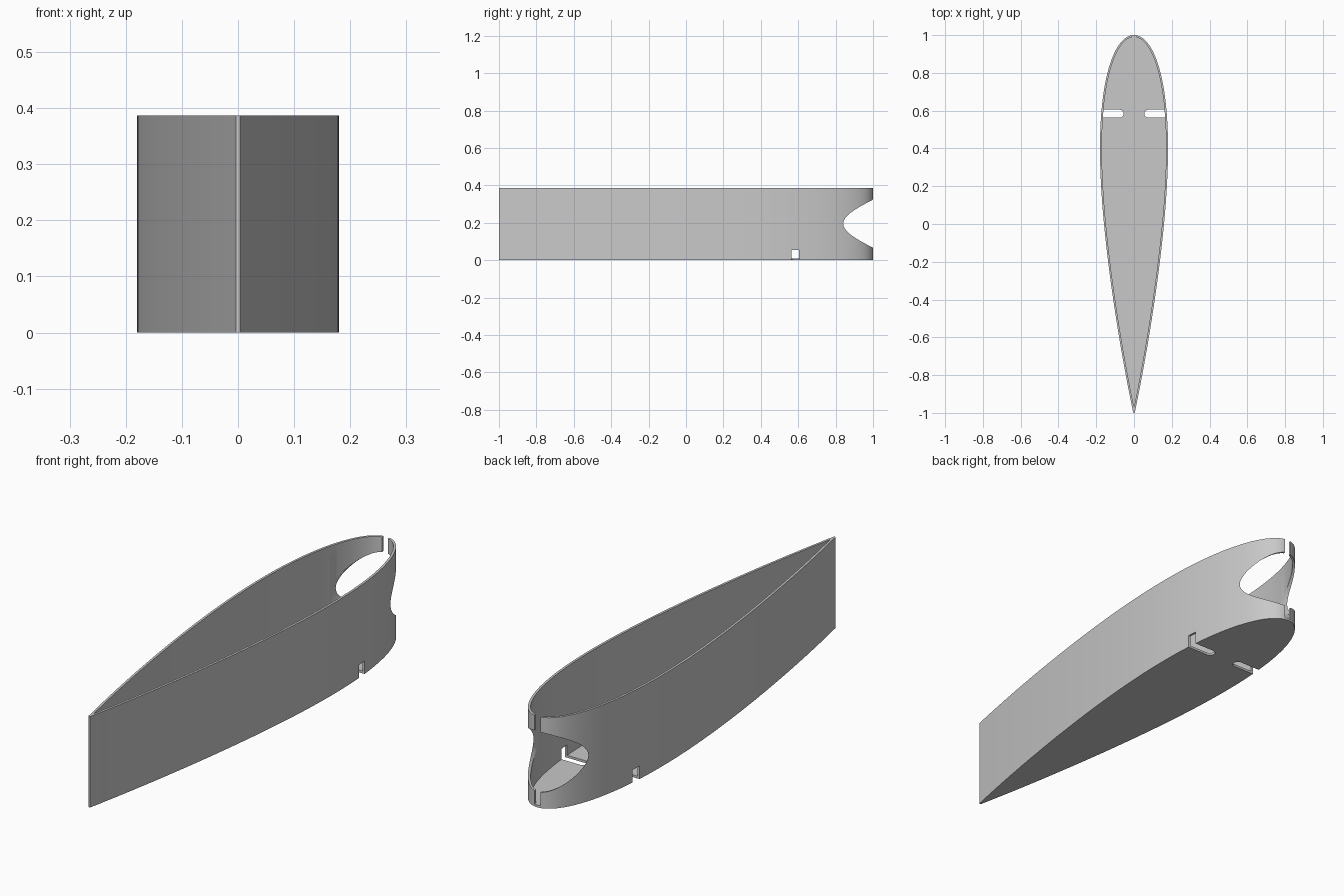
import bpy, bmesh, math
from mathutils import Vector

if "Cube" in bpy.data.objects:
    bpy.data.objects.remove(bpy.data.objects["Cube"], do_unlink=True)

HEIGHT, WALL, FLOOR = 0.387, 0.01, 0.01
STEPS = 70

grey = bpy.data.materials.new("light grey")
grey.use_nodes = True
grey.diffuse_color = (0.58, 0.58, 0.58, 1)
grey.node_tree.nodes["Principled BSDF"].inputs["Base Color"].default_value = (0.58, 0.58, 0.58, 1)


def half_width(c):
    """Half thickness of a symmetric 18 percent foil at chord fraction c."""
    return 1.8 * (0.2969 * math.sqrt(c) - 0.126 * c - 0.3516 * c**2
                  + 0.2843 * c**3 - 0.1015 * c**4)


def prism(name, outline, z0, z1):
    """Upright solid with the given xy outline."""
    bm = bmesh.new()
    base = bm.faces.new([bm.verts.new((x, y, z0)) for x, y in outline])
    top = bmesh.ops.extrude_face_region(bm, geom=[base])["geom"]
    bmesh.ops.translate(bm, vec=(0, 0, z1 - z0),
                        verts=[v for v in top if isinstance(v, bmesh.types.BMVert)])
    bmesh.ops.recalc_face_normals(bm, faces=bm.faces)
    mesh = bpy.data.meshes.new(name)
    bm.to_mesh(mesh)
    bm.free()
    obj = bpy.data.objects.new(name, mesh)
    bpy.context.collection.objects.link(obj)
    mesh.materials.append(grey)
    return obj


def rectangle(x0, x1, y0, y1):
    return [(x0, y0), (x1, y0), (x1, y1), (x0, y1)]


def mirrored(side):
    """Close a nose-to-tail side by mirroring it across x = 0."""
    return side + [(-x, y) for x, y in reversed(side) if x > 1e-6]


# Outer foil side, from round nose to thin blunt tail
side = []
for i in range(STEPS + 1):
    c = 1 - math.cos(math.pi / 2 * i / STEPS) if i < STEPS else 1.0
    side.append((half_width(c), 1 - 2 * c))

# Inner side, offset by the wall thickness and ending in a point
inner = [(0.0, 1 - WALL)]
for a, p, b in zip(side, side[1:], side[2:]):
    along = (Vector(b) - Vector(a)).normalized()
    q = Vector(p) + Vector((along.y, -along.x)) * WALL
    if q.x > 0.0005:
        inner.append((q.x, q.y))
inner.append((0.0, inner[-1][1] - inner[-1][0] / 0.21))

hull = prism("foil_shell", mirrored(side), 0, HEIGHT)
cutters = [prism("cavity_cutter", mirrored(inner), FLOOR, HEIGHT + 0.1)]

# Vertical slot through the nose wall
cutters.append(prism("nose_slot_cutter", rectangle(-0.014, 0.014, 0.93, 1.1), FLOOR, HEIGHT + 0.1))

# Round-ended notches through the floor and lower wall
r, mid = 0.021, 0.584
for s in (-1, 1):
    arc = [math.pi * (0.5 + k / 12) for k in range(13)]
    shape = [(s * (0.055 + r + r * math.cos(a)), mid + r * math.sin(a)) for a in arc]
    shape += [(s * 0.3, mid - r), (s * 0.3, mid + r)]
    cutters.append(prism("notch_cutter", shape, -0.1, 0.055))

# Round opening through the nose, along y
ring = [(0.129 * math.cos(math.tau * k / 64), 0.129 * math.sin(math.tau * k / 64)) for k in range(64)]
bore = prism("nose_bore_cutter", ring, -0.25, 0.25)
bore.rotation_euler.x = math.pi / 2
bore.location = (0, 0.95, 0.195)
cutters.append(bore)

# Cut the shell and discard the cutters
bpy.context.view_layer.objects.active = hull
for cutter in cutters:
    cutter.hide_render = True
    mod = hull.modifiers.new("cut", 'BOOLEAN')
    mod.operation, mod.solver, mod.object = 'DIFFERENCE', 'EXACT', cutter
    bpy.context.view_layer.update()
    bpy.ops.object.modifier_apply(modifier=mod.name)
    bpy.data.objects.remove(cutter, do_unlink=True)

bpy.ops.object.select_all(action='DESELECT')
hull.select_set(True)
bpy.ops.object.shade_smooth_by_angle(angle=math.radians(25))
